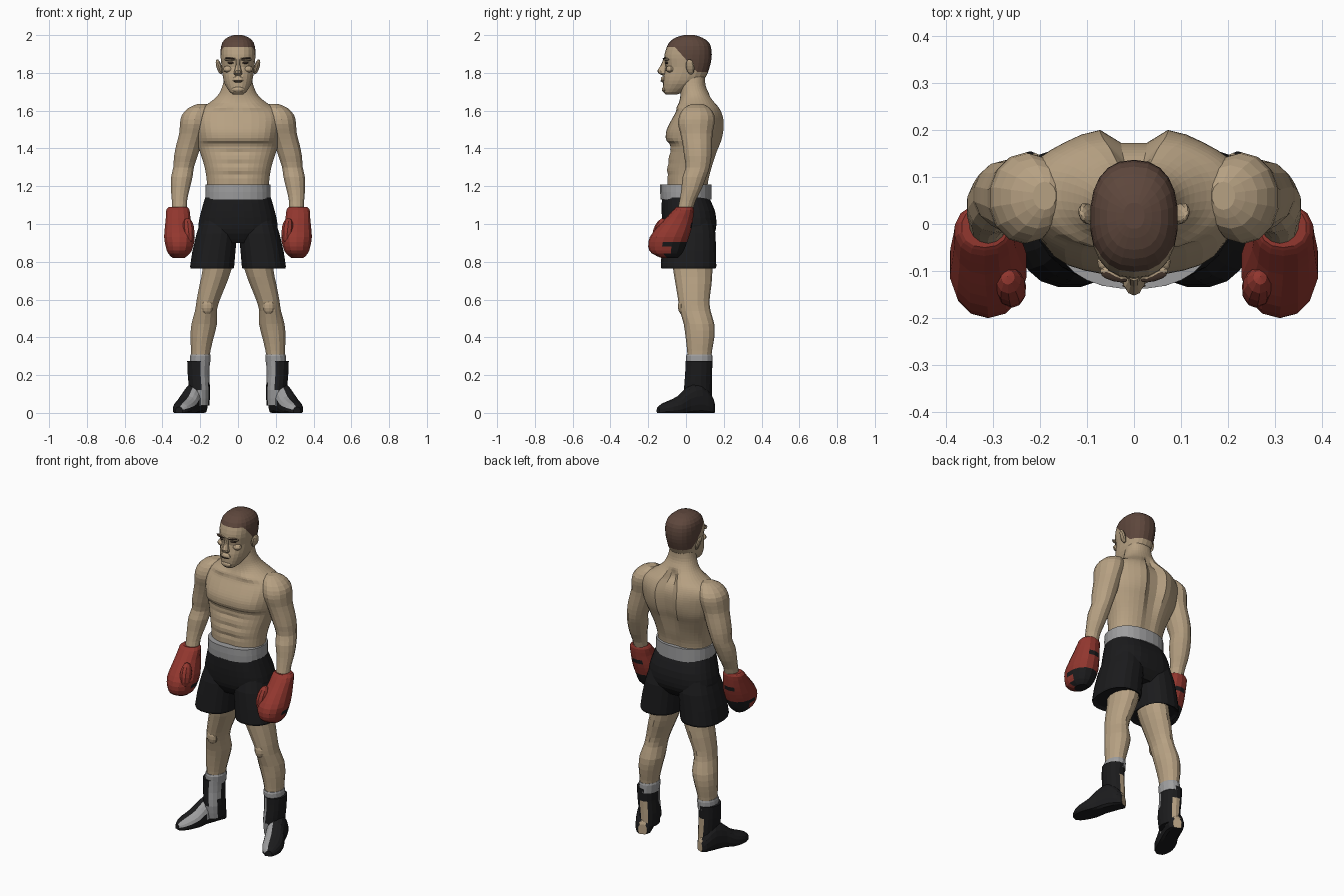
import bpy, bmesh, math
from mathutils import Vector, Matrix


def material(name, rgb):
    m = bpy.data.materials.new(name)
    m.diffuse_color = (*rgb, 1)
    return m


SKIN = material("skin", (0.47, 0.355, 0.225))
HAIR = material("brown hair", (0.11, 0.062, 0.045))
RED = material("red leather", (0.29, 0.038, 0.028))
BLACK = material("black cloth", (0.011, 0.011, 0.012))
GREY = material("light grey", (0.34, 0.34, 0.345))
DARK = material("dark brown", (0.045, 0.028, 0.02))


def finish(name, bm, mats, rule=None, mirror=False):
    bmesh.ops.recalc_face_normals(bm, faces=bm.faces[:])
    bm.normal_update()
    if rule:
        for f in bm.faces:
            f.material_index = rule(f.calc_center_median(), f.normal)
    me = bpy.data.meshes.new(name)
    bm.to_mesh(me)
    bm.free()
    for m in mats:
        me.materials.append(m)
    ob = bpy.data.objects.new(name, me)
    bpy.context.collection.objects.link(ob)
    if mirror:
        md = ob.modifiers.new("mirror", "MIRROR")
        md.use_axis = (True, False, False)
        md.use_clip = False
        md.use_mirror_merge = False
    return ob


def spline(rows, steps):
    out = []
    for i in range(len(rows) - 1):
        a, b, c, d = (rows[max(0, min(len(rows) - 1, i + k))] for k in (-1, 0, 1, 2))
        for s in range(steps):
            t = s / steps
            out.append([b[j] + 0.5 * t * (c[j] - a[j] + t * (2 * a[j] - 5 * b[j] + 4 * c[j] - d[j]
                        + t * (3 * (b[j] - c[j]) + d[j] - a[j]))) for j in range(len(b))])
    return out + [list(rows[-1])]


def loft(rows, n=16, steps=2, e=2.0, xf=None, deform=None):
    """Rows: height, centre x, front y, back y, half width."""
    bm = bmesh.new()
    rings = []
    for z, cx, y0, y1, rx in spline(rows, steps):
        ring = []
        for i in range(n):
            a = 2 * math.pi * (i + 0.5) / n
            c, s = math.cos(a), math.sin(a)
            p = Vector((cx + rx * math.copysign(abs(c) ** (2 / e), c),
                        (y0 + y1) / 2 + (y1 - y0) / 2 * math.copysign(abs(s) ** (2 / e), s), z))
            if xf:
                p = xf @ p
            if deform:
                p = deform(p)
            ring.append(bm.verts.new(p))
        rings.append(ring)
    for a, b in zip(rings, rings[1:]):
        for i in range(n):
            j = (i + 1) % n
            bm.faces.new((a[i], a[j], b[j], b[i]))
    bm.faces.new(rings[0])
    bm.faces.new(rings[-1])
    return bm


def blob(name, loc, size, mat, rot=(0, 0, 0), mirror=True):
    bm = bmesh.new()
    bmesh.ops.create_uvsphere(bm, u_segments=10, v_segments=7, radius=1)
    r = Matrix.Rotation(rot[2], 4, 'Z') @ Matrix.Rotation(rot[1], 4, 'Y') @ Matrix.Rotation(rot[0], 4, 'X')
    bm.transform(Matrix.Translation(loc) @ r @ Matrix.Diagonal((*size, 1)))
    return finish(name, bm, [mat], mirror=mirror)


def g(v, c, w):
    return math.exp(-((v - c) / w) ** 2)


def smooth(a, b, v):
    t = max(0, min(1, (v - a) / (b - a)))
    return t * t * (3 - 2 * t)


# torso and neck, with muscles pushed in and out of the loft
def muscles(p):
    x, z = abs(p.x), p.z
    if p.y < 0.03:
        k = smooth(0.03, -0.04, p.y)
        pec = smooth(1.415, 1.45, z) * (1 - smooth(1.47, 1.6, z)) * (1 - smooth(0.15, 0.23, x))
        groove = 0.012 * g(x, 0, 0.02) * (1 - smooth(1.56, 1.62, z))
        abs_cut = sum(g(z, c, 0.012) for c in (1.26, 1.32, 1.38)) * 0.006 * g(x, 0, 0.1)
        collar = 0.012 * g(z, 1.62, 0.018) * g(x, 0.1, 0.07)
        p.y += k * (groove + abs_cut - 0.028 * pec - collar)
    else:
        k = smooth(0.03, 0.1, p.y) * (1 - smooth(1.62, 1.7, z))
        p.y -= k * (0.012 + 0.045 * smooth(1.25, 1.5, z)) * g(x, 0, 0.03)
        p.y += k * 0.012 * g(x, 0.08, 0.06) * g(z, 1.53, 0.1)
    return p


body = loft([(1.12, 0, -.10, .115, .162), (1.22, 0, -.102, .12, .165), (1.30, 0, -.103, .14, .177),
             (1.38, 0, -.09, .165, .202), (1.44, 0, -.083, .185, .222), (1.50, 0, -.08, .192, .235),
             (1.56, 0, -.068, .19, .24), (1.605, 0, -.05, .178, .215), (1.64, 0, -.038, .158, .155),
             (1.68, 0, -.03, .13, .108), (1.73, 0, -.03, .105, .083), (1.79, 0, -.03, .1, .07)],
            n=36, steps=4, e=2.25, deform=muscles)
finish("torso", body, [SKIN])


# head, cut along the hairline
head = loft([(1.685, 0, -.105, -.05, .025), (1.70, 0, -.12, -.01, .045), (1.74, 0, -.122, .06, .07),
             (1.78, 0, -.12, .105, .081), (1.83, 0, -.108, .125, .087), (1.875, 0, -.116, .135, .092),
             (1.92, 0, -.108, .135, .093), (1.96, 0, -.09, .122, .084), (1.987, 0, -.055, .085, .058),
             (2.0, 0, -.01, .045, .022)], n=22, steps=2, e=2.35)
for co, no in (((0, 0, 1.938), (0, 0, 1)), ((0, -.06, 1.938), (0, .09, .08)), ((0, 0, 1.805), (0, 0, 1))):
    bmesh.ops.bisect_plane(head, geom=head.verts[:] + head.edges[:] + head.faces[:], plane_co=co, plane_no=no)


def hairline(c, n):
    return int(c.z > 1.938 or (c.z > 1.805 and (c.y + .06) * .09 + (c.z - 1.938) * .08 > 0))


finish("head", head, [SKIN, HAIR], hairline)
for nm, y, z, s in (("upper_lip", -.118, 1.765, .032), ("chin", -.112, 1.712, .034)):
    blob(nm, (0, y, z), (s, .016, .017), SKIN, mirror=False)

# nose wedge
nose = loft([(1.785, 0, -.122, -.1, .016), (1.797, 0, -.146, -.1, .024), (1.812, 0, -.152, -.1, .02),
             (1.84, 0, -.134, -.1, .012), (1.872, 0, -.12, -.1, .012)], n=10, steps=1)
finish("nose", nose, [SKIN])


# ears, brows, eyes and mouth
blob("ear", (.1, .022, 1.832), (.013, .024, .042), SKIN, (0, .3, -.35))
blob("brow_ridge", (.04, -.105, 1.872), (.034, .015, .009), SKIN, (0, .05, .2))
blob("eyebrow", (.042, -.113, 1.876), (.03, .009, .0045), DARK, (0, -.08, .25))
blob("eye", (.038, -.103, 1.853), (.018, .008, .0055), DARK, (0, 0, .22))
blob("cheekbone", (.055, -.085, 1.82), (.025, .02, .018), SKIN, (0, 0, .5))
blob("mouth", (0, -.131, 1.757), (.026, .006, .003), DARK, mirror=False)

# arms
arm = loft([(1.635, .19, .03, .09, .025), (1.615, .205, -.01, .125, .058), (1.575, .224, -.035, .15, .076),
            (1.53, .233, -.042, .15, .076), (1.48, .243, -.03, .14, .07), (1.42, .26, -.018, .138, .068),
            (1.36, .276, -.01, .135, .064), (1.30, .288, -.002, .125, .056), (1.25, .297, -.018, .108, .058),
            (1.18, .306, -.025, .08, .05), (1.12, .31, -.035, .05, .041), (1.05, .31, -.05, .03, .04)],
           n=14, steps=2)
finish("arm", arm, [SKIN], mirror=True)

# gloves with dark palm tips
glove = loft([(1.09, .317, -.05, .036, .05), (1.075, .318, -.068, .042, .063), (1.03, .317, -.108, .038, .067),
              (.98, .313, -.155, .03, .076), (.93, .31, -.192, .015, .083), (.88, .31, -.2, -.003, .074),
              (.845, .312, -.182, -.02, .06), (.82, .315, -.13, -.045, .032)], n=14, steps=2, e=2.2)
finish("glove", glove, [RED, BLACK],
       lambda c, n: int((c.z < .895 and c.y > -.1 and n.y > -.2) or (c.z > .98 and c.z < 1.0 and n.y > .8)),
       mirror=True)
blob("glove_thumb", (.262, -.135, .965), (.033, .038, .07), RED, (-.35, .1, 0))

# shorts: hips, legs and waistband
hips = loft([(.90, 0, -.085, .12, .15), (.95, 0, -.115, .155, .20), (1.0, 0, -.125, .165, .21),
             (1.07, 0, -.13, .158, .195), (1.14, 0, -.128, .128, .175)], n=28, e=2.4,
            deform=lambda p: p - Vector((0, .02 * g(p.x, 0, .025) if p.y > .08 else 0, 0)))
finish("shorts_hips", hips, [BLACK])
leg = loft([(.775, .137, -.112, .137, .098), (.764, .137, -.132, .158, .115), (.775, .137, -.135, .162, .118),
            (.86, .127, -.13, .16, .115), (.95, .112, -.122, .158, .108), (1.03, .1, -.1, .14, .095)],
           n=20, steps=1, e=2.4)
finish("shorts_leg", leg, [BLACK], mirror=True)
band = loft([(1.13, 0, -.135, .135, .174), (1.17, 0, -.138, .135, .174), (1.21, 0, -.138, .135, .173)],
            n=28, steps=1, e=2.3)
finish("waistband", band, [GREY])

# legs, with kneecaps
shank = loft([(.85, .105, -.075, .14, .085), (.76, .111, -.068, .14, .078), (.68, .133, -.055, .135, .072),
              (.60, .157, -.042, .125, .063), (.54, .17, -.032, .13, .059), (.47, .179, -.012, .15, .069),
              (.40, .19, -.002, .15, .063), (.33, .197, .006, .138, .053), (.25, .203, .01, .13, .046)],
             n=14, steps=2)
finish("leg", shank, [SKIN], mirror=True)
blob("kneecap", (.163, -.018, .565), (.034, .025, .045), SKIN)

# socks
sock = loft([(.25, .202, .002, .14, .055), (.30, .199, .0, .14, .056), (.31, .199, .004, .137, .053)], n=14, steps=1)
finish("sock", sock, [GREY], mirror=True)


# boots: shaft and turned-out foot, grey inner panel and skin heel strip
def boot_paint(c, n):
    if n.y > .75 and c.x < .215 and c.z < .2:
        return 2
    inner = n.x < .15 and n.y < -.3 and c.z > .05
    toe = c.z > .02 and n.x < .0 and n.z > .1 and c.y < .04
    return int(inner and c.x < .203 or toe)


shaft = loft([(.04, .2, .0, .138, .05), (.12, .203, -.012, .138, .056), (.2, .209, -.006, .139, .058),
              (.275, .209, -.004, .142, .061)], n=16, steps=2)
finish("boot_shaft", shaft, [BLACK, GREY, SKIN], boot_paint, mirror=True)
axis = Vector((.115, -.285, 0)).normalized()
side = Vector((0, 0, 1)).cross(axis)
frame = Matrix((side, Vector((0, 0, 1)), axis)).transposed().to_4x4()
frame.translation = Vector((.196, .145, 0))
foot = loft([(0, 0, -.01, .06, .026), (.02, 0, -.02, .1, .045), (.08, 0, -.025, .16, .052),
             (.15, 0, -.025, .135, .054), (.2, .003, -.025, .09, .059), (.25, .003, -.022, .066, .056),
             (.29, 0, -.02, .05, .042), (.315, -.002, -.01, .032, .02)], n=16, steps=2, e=2.3, xf=frame,
            deform=lambda p: Vector((p.x, p.y, max(0, p.z))))
bmesh.ops.remove_doubles(foot, verts=foot.verts[:], dist=0.0005)
finish("boot_foot", foot, [BLACK, GREY, SKIN], boot_paint, mirror=True)
